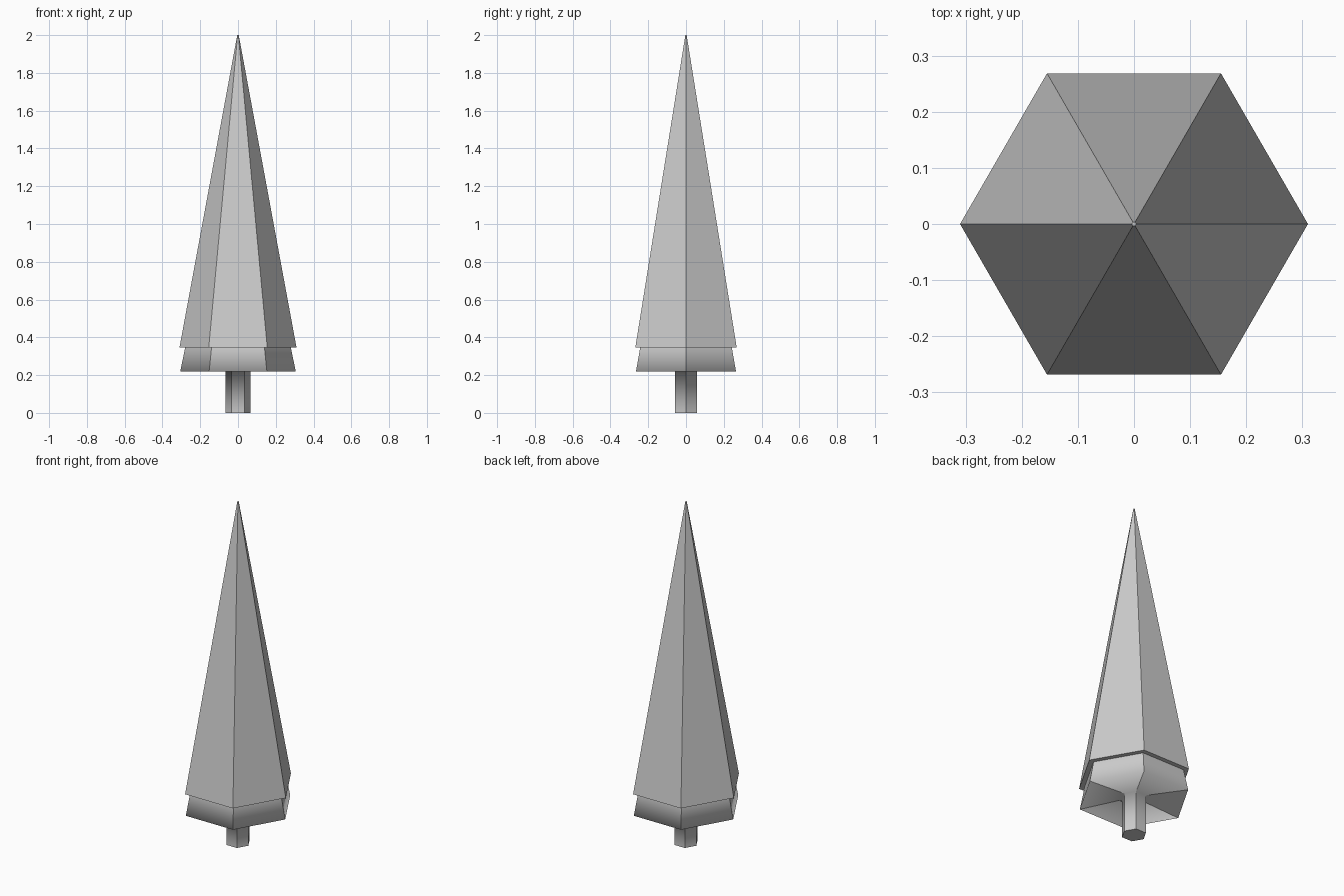
import bpy, bmesh
from math import cos, sin, pi

if "Cube" in bpy.data.objects:
    bpy.data.objects.remove(bpy.data.objects["Cube"])

SIDES = 6


def hex_rings(name, profile, sharp_rings=()):
    """Join six-sided rings (radius, z) into one shell, corners kept crisp."""
    bm = bmesh.new()
    rings = [[bm.verts.new((r * cos(2 * pi * i / SIDES),
                            r * sin(2 * pi * i / SIDES), z))
              for i in range(SIDES)] for r, z in profile]
    for low, high in zip(rings, rings[1:]):
        for i in range(SIDES):
            j = (i + 1) % SIDES
            bm.faces.new((low[i], low[j], high[j], high[i]))
    bm.faces.new(rings[0][::-1])
    bm.faces.new(rings[-1])
    bmesh.ops.recalc_face_normals(bm, faces=bm.faces)
    for face in bm.faces:
        face.smooth = True
    # Corner edges are sharp, as are the chosen rings
    for edge in bm.edges:
        edge.smooth = False
    for k, ring in enumerate(rings):
        if k not in sharp_rings:
            for i in range(SIDES):
                bm.edges.get((ring[i], ring[(i + 1) % SIDES])).smooth = True
    mesh = bpy.data.meshes.new(name)
    bm.to_mesh(mesh)
    bm.free()
    obj = bpy.data.objects.new(name, mesh)
    bpy.context.collection.objects.link(obj)
    return obj


# Trunk flowing into the underside and the lower foliage skirt
hex_rings("trunk_and_lower_foliage",
          [(0.067, 0.0), (0.067, 0.23), (0.306, 0.218), (0.28, 0.345)],
          sharp_rings=(0, 3))

# Tall upper foliage spire
hex_rings("upper_foliage", [(0.31, 0.345), (0.004, 2.0)], sharp_rings=(0, 1))
